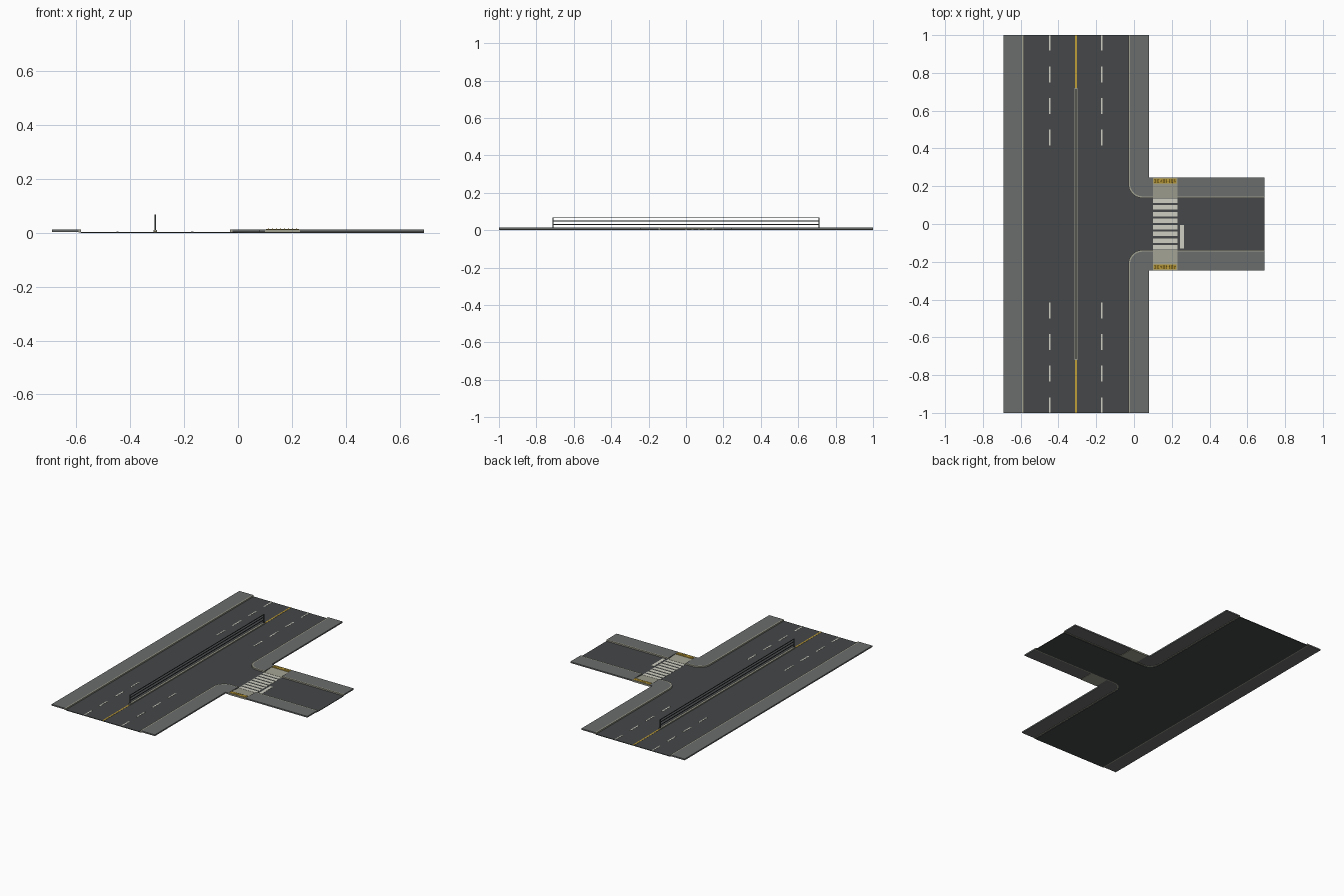
import bpy, bmesh
from math import sin, cos, pi

cube = bpy.data.objects.get("Cube")
if cube:
    bpy.data.objects.remove(cube, do_unlink=True)


def material(name, r, g, b):
    m = bpy.data.materials.new(name)
    m.use_nodes = True
    m.diffuse_color = (r, g, b, 1)
    m.node_tree.nodes["Principled BSDF"].inputs["Base Color"].default_value = (r, g, b, 1)
    return m


ASPHALT = material("asphalt", 0.058, 0.063, 0.065)
PAVING = material("paving", 0.145, 0.155, 0.15)
KERB = material("kerb stone", 0.35, 0.35, 0.28)
WHITE = material("white paint", 0.62, 0.62, 0.54)
YELLOW = material("yellow paint", 0.52, 0.34, 0.04)
STEEL = material("dark steel", 0.05, 0.055, 0.055)

ROAD_TOP, WALK_BASE, WALK_TOP = 0.004, 0.004, 0.013
PAINT = ROAD_TOP + 0.001
END, SIDE = 1.0, 0.69                  # half length, half width
LEFT, RIGHT = -0.583, -0.03            # main road edges
ARM, ARM_OUT = 0.1375, 0.247           # side road half width, with pavement
RADIUS, KERB_W = 0.075, 0.009
RAMP = (0.1, 0.23)                     # crossing extent in x


def make(name, bm, mat):
    bmesh.ops.recalc_face_normals(bm, faces=bm.faces)
    me = bpy.data.meshes.new(name)
    bm.to_mesh(me)
    bm.free()
    me.materials.append(mat)
    ob = bpy.data.objects.new(name, me)
    bpy.context.collection.objects.link(ob)
    return ob


def add_prism(bm, pts, z0, z1):
    face = bm.faces.new([bm.verts.new((x, y, z0)) for x, y in pts])
    ext = bmesh.ops.extrude_face_region(bm, geom=[face], use_keep_orig=True)
    bmesh.ops.translate(bm, vec=(0, 0, z1 - z0),
                        verts=[v for v in ext["geom"] if isinstance(v, bmesh.types.BMVert)])


def prism(name, pts, z0, z1, mat):
    bm = bmesh.new()
    add_prism(bm, pts, z0, z1)
    return make(name, bm, mat)


def rect(x0, x1, y0, y1):
    return [(x0, y0), (x1, y0), (x1, y1), (x0, y1)]


def boxes(name, rects, z0, z1, mat):
    bm = bmesh.new()
    for r in rects:
        add_prism(bm, rect(*r), z0, z1)
    return make(name, bm, mat)


def corner(s, inset=0.0, steps=10):
    """Rounded junction corner, from the main road towards the arm."""
    cx, cy, r = RIGHT + RADIUS, ARM + RADIUS, RADIUS - inset
    return [(cx - r * cos(a), s * (cy - r * sin(a)))
            for a in (i * pi / 2 / steps for i in range(steps + 1))]


# Road slab with rounded junction
road = [(LEFT, -END), (RIGHT, -END)] + corner(-1) + [(SIDE, -ARM), (SIDE, ARM)]
road += corner(1)[::-1] + [(RIGHT, END), (LEFT, END)]
prism("road", road, 0, ROAD_TOP, ASPHALT)

# Straight pavement
boxes("left_pavement", [(-SIDE, LEFT - KERB_W, -END, END)], WALK_BASE, WALK_TOP, PAVING)
boxes("left_kerb", [(LEFT - KERB_W, LEFT, -END, END)], 0.002, WALK_TOP, KERB)

for s, tag in ((1, "back"), (-1, "front")):
    # Pavement turning the corner, and its kerb
    inner = corner(s, KERB_W)
    k = ARM + KERB_W
    walk = [(RIGHT + KERB_W, s * END)] + inner + [
        (RAMP[0], s * k), (RAMP[0], s * ARM_OUT), (0.08, s * ARM_OUT), (0.08, s * END)]
    prism(tag + "_corner_pavement", walk, WALK_BASE, WALK_TOP, PAVING)
    kerb = [(RIGHT, s * END)] + corner(s) + [(RAMP[0], s * ARM), (RAMP[0], s * k)]
    kerb += inner[::-1] + [(RIGHT + KERB_W, s * END)]
    prism(tag + "_corner_kerb", kerb, 0.002, WALK_TOP, KERB)

    # Pavement beyond the crossing
    boxes(tag + "_arm_pavement", [(RAMP[1], SIDE, *sorted((s * k, s * ARM_OUT)))],
          WALK_BASE, WALK_TOP, PAVING)
    boxes(tag + "_arm_kerb", [(RAMP[1], SIDE, *sorted((s * ARM, s * k)))],
          0.002, WALK_TOP, KERB)

    # Dropped kerb ramp sloping to the road
    ramp = boxes(tag + "_ramp", [(*RAMP, *sorted((s * ARM, s * ARM_OUT)))],
                 0.002, WALK_TOP, KERB)
    for v in ramp.data.vertices:
        if v.co.z > 0.01 and abs(v.co.y) < ARM + 0.01:
            v.co.z = PAINT

    # Tactile strip with studs
    boxes(tag + "_tactile_strip", [(RAMP[0] + 0.004, RAMP[1] - 0.004,
                                    *sorted((s * 0.215, s * 0.24)))], 0.009, 0.0138, YELLOW)
    bm = bmesh.new()
    for i in range(8):
        for y in (0.222, 0.233):
            ret = bmesh.ops.create_cone(bm, cap_ends=True, segments=8, radius1=0.004,
                                        radius2=0.002, depth=0.002)
            bmesh.ops.translate(bm, verts=ret["verts"],
                                vec=(RAMP[0] + 0.013 + i * 0.0149, s * y, 0.0145))
    make(tag + "_tactile_studs", bm, YELLOW)

# Lane dashes
dashes = []
for x in (-0.447, -0.17):
    for s in (1, -1):
        for i in range(4):
            y = 0.415 + i * 0.1675
            dashes.append((x - 0.004, x + 0.004, *sorted((s * y, s * min(y + 0.085, END)))))
boxes("lane_dashes", dashes, ROAD_TOP, PAINT, WHITE)

# Crossing stripes and stop line
boxes("crossing_stripes", [(*RAMP, y - 0.012, y + 0.012)
                           for y in ((i - 3.5) * 0.035 for i in range(8))],
      ROAD_TOP, PAINT, WHITE)
boxes("stop_line", [(0.244, 0.264, -0.13, -0.005)], ROAD_TOP, PAINT, WHITE)

# Centre line and central fence
MID, FENCE = -0.307, 0.715
boxes("centre_line", [(MID - 0.005, MID + 0.005, FENCE, END),
                      (MID - 0.005, MID + 0.005, -END, -FENCE)], ROAD_TOP, PAINT, YELLOW)
boxes("fence_base", [(MID - 0.007, MID + 0.007, -FENCE - 0.005, FENCE + 0.005)],
      ROAD_TOP, 0.011, KERB)
for name, z in (("lower_rail", 0.03), ("middle_rail", 0.049), ("top_rail", 0.066)):
    boxes("fence_" + name, [(MID - 0.002, MID + 0.002, -FENCE, FENCE)],
          z - 0.002, z + 0.002, STEEL)
boxes("fence_posts", [(MID - 0.003, MID + 0.003, y - 0.003, y + 0.003)
                      for y in (-FENCE + 0.003, FENCE - 0.003)], 0.011, 0.068, STEEL)
